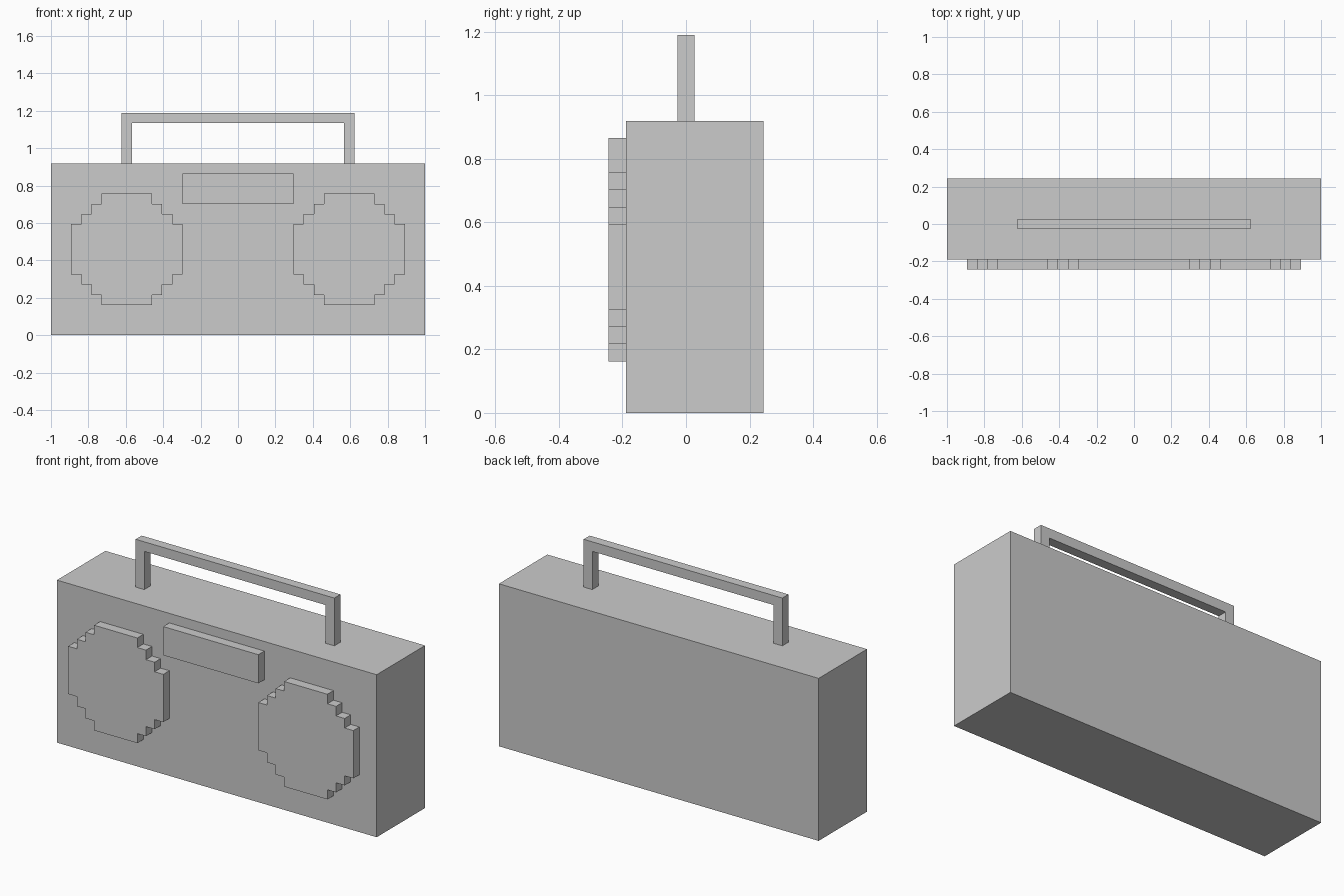
import bpy, bmesh

if "Cube" in bpy.data.objects:
    bpy.data.objects.remove(bpy.data.objects["Cube"])

U = 2 / 37  # one block of the underlying grid


def prism(name, outline, y0, y1):
    """Extrude a front-view (x, z) outline from y0 to y1, all in blocks."""
    bm = bmesh.new()
    face = bm.faces.new([bm.verts.new((x * U, y0 * U, z * U)) for x, z in outline])
    ext = bmesh.ops.extrude_face_region(bm, geom=[face], use_keep_orig=True)
    moved = [v for v in ext["geom"] if isinstance(v, bmesh.types.BMVert)]
    bmesh.ops.translate(bm, verts=moved, vec=(0, (y1 - y0) * U, 0))
    bmesh.ops.recalc_face_normals(bm, faces=bm.faces)
    mesh = bpy.data.meshes.new(name)
    bm.to_mesh(mesh)
    bm.free()
    obj = bpy.data.objects.new(name, mesh)
    bpy.context.collection.objects.link(obj)
    return obj


def rect(x0, x1, z0, z1):
    return [(x0, z0), (x1, z0), (x1, z1), (x0, z1)]


def stepped_disc(cx, cz):
    """Blocky circle, 11 blocks across, built from one mirrored quarter."""
    quarter = [(5.5, 2.5), (4.5, 2.5), (4.5, 3.5), (3.5, 3.5),
               (3.5, 4.5), (2.5, 4.5), (2.5, 5.5)]
    half = quarter + [(-x, z) for x, z in reversed(quarter)]
    full = half + [(-x, -z) for x, z in half]
    return [(cx + x, cz + z) for x, z in full]


# Main case
prism("case", rect(-18.5, 18.5, 0, 17), -3.5, 4.5)

# Raised front panel and the two speakers
prism("front_panel", rect(-5.5, 5.5, 13, 16), -4.5, -3.5)
for side, cx in (("left", -11), ("right", 11)):
    prism(side + "_speaker", stepped_disc(cx, 8.5), -4.5, -3.5)

# Carry handle as one U-shaped bar
prism("handle", [(-11.5, 17), (-10.5, 17), (-10.5, 21), (10.5, 21),
                 (10.5, 17), (11.5, 17), (11.5, 22), (-11.5, 22)], -0.5, 0.5)
